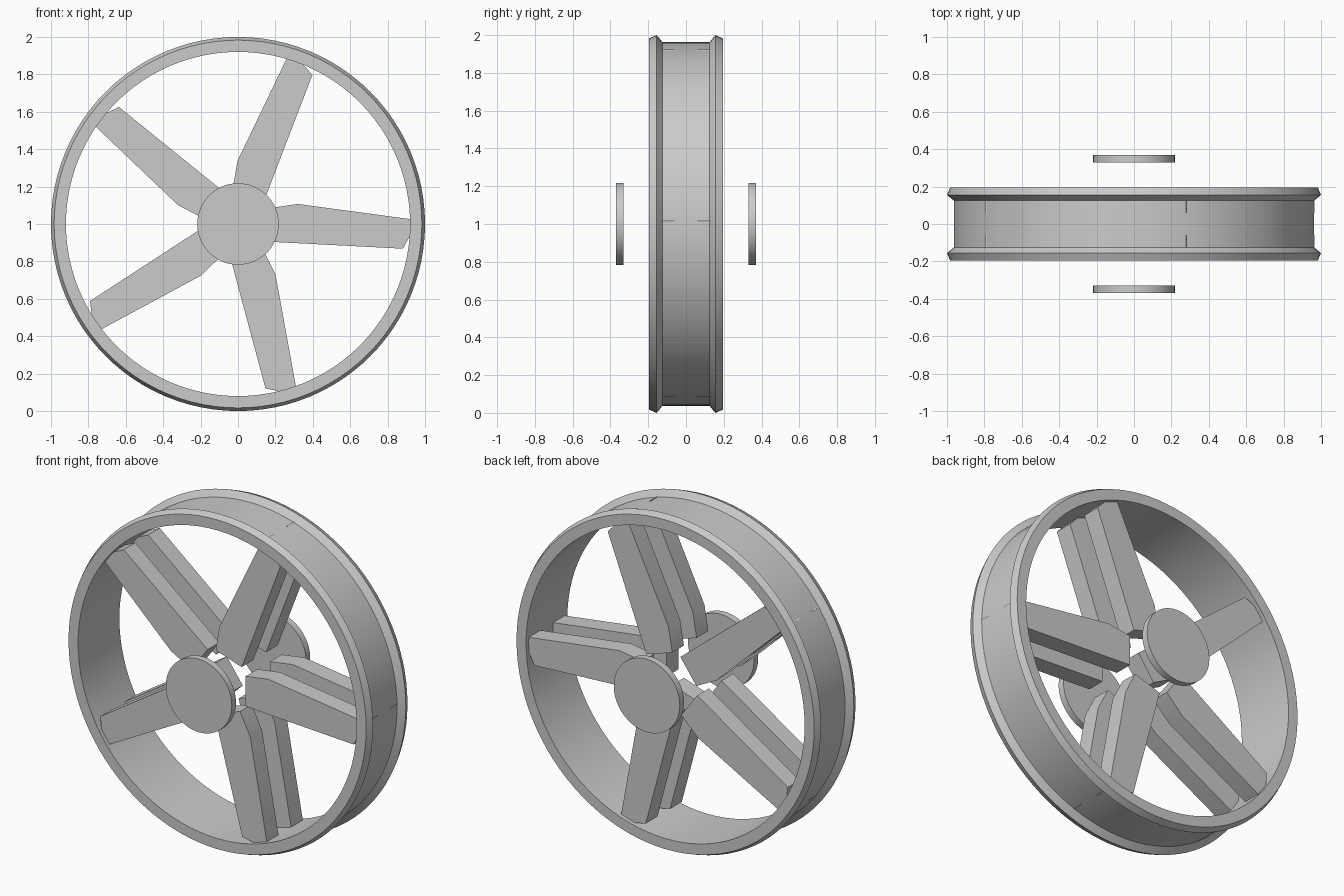
import bpy, bmesh, math
from mathutils import Matrix, Vector

if "Cube" in bpy.data.objects:
    bpy.data.objects.remove(bpy.data.objects["Cube"])

CENTRE = Vector((0, 0, 1))

grey = bpy.data.materials.new("plain_grey")
grey.use_nodes = True
colour = (0.6, 0.6, 0.6, 1)
grey.diffuse_color = colour
grey.node_tree.nodes["Principled BSDF"].inputs["Base Color"].default_value = colour


def finish(bm, name):
    """Turn a bmesh into a shaded object at the wheel centre."""
    bmesh.ops.remove_doubles(bm, verts=bm.verts, dist=1e-5)
    bmesh.ops.recalc_face_normals(bm, faces=bm.faces)
    mesh = bpy.data.meshes.new(name)
    bm.to_mesh(mesh)
    bm.free()
    mesh.materials.append(grey)
    obj = bpy.data.objects.new(name, mesh)
    bpy.context.collection.objects.link(obj)
    obj.location = CENTRE
    bpy.ops.object.select_all(action='DESELECT')
    obj.select_set(True)
    bpy.context.view_layer.objects.active = obj
    bpy.ops.object.shade_smooth_by_angle(angle=math.radians(20))
    return obj


def lathe(profile, name, steps=96):
    """Spin a closed (radius, y) profile around the axle."""
    bm = bmesh.new()
    verts = [bm.verts.new((r, y, 0)) for r, y in profile]
    edges = [bm.edges.new((v, verts[i - 1])) for i, v in enumerate(verts)]
    bmesh.ops.spin(bm, geom=verts + edges, cent=(0, 0, 0), axis=(0, 1, 0),
                   angle=math.tau, steps=steps, use_merge=True)
    return finish(bm, name)


def spoke(outline, y_near, y_far, turn, name):
    """Extrude the spoke outline along the axle and turn it into place."""
    bm = bmesh.new()
    face = bm.faces.new([bm.verts.new((x, y_near, z)) for x, z in outline])
    out = bmesh.ops.extrude_face_region(bm, geom=[face])
    moved = [v for v in out["geom"] if isinstance(v, bmesh.types.BMVert)]
    bmesh.ops.translate(bm, verts=moved, vec=(0, y_far - y_near, 0))
    bmesh.ops.rotate(bm, verts=bm.verts, matrix=Matrix.Rotation(-turn, 3, 'Y'))
    return finish(bm, name)


def hub_cap(y, name):
    """Flat disc lying across the axle."""
    bm = bmesh.new()
    bmesh.ops.create_cone(bm, cap_ends=True, segments=64, radius1=0.218,
                          radius2=0.218, depth=0.04,
                          matrix=Matrix.Translation((0, y, 0))
                          @ Matrix.Rotation(math.pi / 2, 4, 'X'))
    return finish(bm, name)


# Rim: straight barrel with a ridged flange on each side
half = [(0.92, 0.195), (0.983, 0.195), (1.0, 0.155), (0.963, 0.125)]
lathe(half + [(r, -y) for r, y in reversed(half)], "rim")

# Spokes: five skewed blades, front and back
blade = [(0.17, 0.085), (0.32, 0.107), (0.966, 0.02), (0.882, -0.132), (0.17, -0.095)]
for side, sign in (("front", -1), ("back", 1)):
    for i in range(5):
        spoke(blade, sign * 0.06, sign * 0.17, math.tau * i / 5, f"{side}_spoke_{i + 1}")
    # Hub cap floating outside the spokes
    hub_cap(sign * 0.35, f"{side}_hub_cap")
